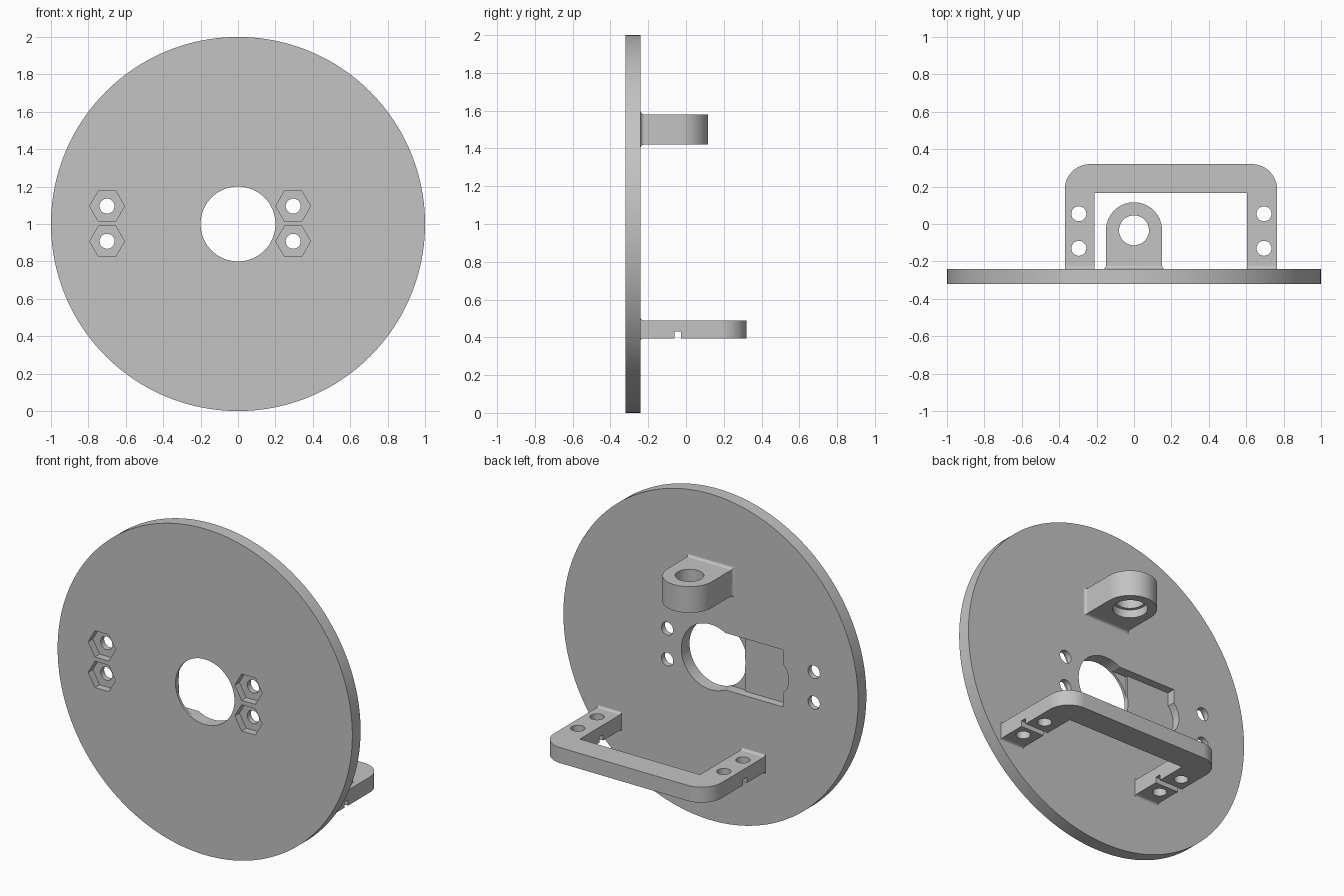
import bpy, bmesh
from math import sin, cos, pi, radians
from mathutils import Vector

if "Cube" in bpy.data.objects:
    bpy.data.objects.remove(bpy.data.objects["Cube"])

grey = bpy.data.materials.new("plain grey")
grey.use_nodes = True
grey.diffuse_color = (0.55, 0.55, 0.55, 1)
grey.node_tree.nodes["Principled BSDF"].inputs["Base Color"].default_value = grey.diffuse_color

BACK, FRONT, MID = -0.24, -0.32, 1.0


def arc(cx, cy, r, start=0, end=360, n=128):
    """Points on an arc; a full turn leaves out the repeated last point."""
    count = n if end - start == 360 else n + 1
    return [(cx + r * cos(radians(start + (end - start) * i / n)),
             cy + r * sin(radians(start + (end - start) * i / n))) for i in range(count)]


def rect(x0, x1, y0, y1):
    return [(x0, y0), (x1, y0), (x1, y1), (x0, y1)]


def loft(name, rings):
    """Closed solid through a list of matching 3D rings."""
    bm = bmesh.new()
    loops = [[bm.verts.new(p) for p in ring] for ring in rings]
    for a, b in zip(loops, loops[1:]):
        for i in range(len(a)):
            j = (i + 1) % len(a)
            bm.faces.new((a[i], a[j], b[j], b[i]))
    bm.faces.new(loops[0])
    bm.faces.new(loops[-1])
    bmesh.ops.recalc_face_normals(bm, faces=bm.faces)
    mesh = bpy.data.meshes.new(name)
    bm.to_mesh(mesh)
    bm.free()
    mesh.materials.append(grey)
    obj = bpy.data.objects.new(name, mesh)
    bpy.context.collection.objects.link(obj)
    return obj


def along_y(name, pts, y0, y1):
    return loft(name, [[(x, y, z) for x, z in pts] for y in (y0, y1)])


def along_z(name, pts, z0, z1):
    return loft(name, [[(x, y, z) for x, y in pts] for z in (z0, z1)])


def cut(obj, cutters):
    """Subtract every cutter, then throw the cutters away."""
    for c in cutters:
        c.hide_render = True
        m = obj.modifiers.new("cut", "BOOLEAN")
        m.operation, m.solver, m.object = "DIFFERENCE", "EXACT", c
        bpy.context.view_layer.objects.active = obj
        bpy.ops.object.modifier_apply(modifier=m.name)
        bpy.data.objects.remove(c)


def smooth(obj):
    bpy.ops.object.select_all(action="DESELECT")
    obj.select_set(True)
    bpy.context.view_layer.objects.active = obj
    bpy.ops.object.shade_smooth_by_angle(angle=radians(30))


def flare(name, x0, x1, z0, z1, dx, dz):
    """Concave fillet around the root of a part on the plate."""
    rings = []
    for i in range(7):
        a = pi / 2 * i / 6
        k, y = 1 - sin(a), BACK + 0.018 * (1 - cos(a))
        rings.append([(x, y, z) for x, z in
                      rect(x0 - dx * k, x1 + dx * k, z0 - dz * k, z1 + dz * k)])
    smooth(loft(name, rings))


# Round plate with centre hole
plate = along_y("round_plate", arc(0, MID, 1, n=160), FRONT, BACK)
cutters = [along_y("centre_hole", arc(0, MID, 0.2), FRONT - 0.1, BACK + 0.1)]

# Bolt holes with hexagonal nut pockets on the front
for x in (-0.7, 0.295):
    for z in (MID - 0.0925, MID + 0.0955):
        cutters.append(along_y("bolt_hole", arc(x, z, 0.04, n=40), FRONT - 0.1, BACK + 0.1))
        cutters.append(along_y("nut_pocket", arc(x, z, 0.093, n=6), FRONT - 0.1, FRONT + 0.045))

# Stepped recess on the back, with a rounded end
cutters.append(along_y("recess", rect(-0.49, -0.05, MID - 0.175, MID + 0.175), BACK - 0.05, BACK + 0.1))
cutters.append(along_y("recess_step", rect(-0.197, -0.05, MID - 0.175, MID + 0.175), BACK - 0.064, BACK + 0.1))
cutters.append(along_y("recess_end", arc(-0.4, MID, 0.128, n=64), BACK - 0.05, BACK + 0.1))
cut(plate, cutters)
smooth(plate)

# Upper lug with counterbored eye
eye_y, root = -0.034, BACK - 0.01
lug = along_z("upper_lug", [(-0.15, root), (0.15, root)] + arc(0, eye_y, 0.15, 0, 180, 48), 1.42, 1.58)
cut(lug, [along_z("eye", arc(0, eye_y, 0.08, n=64), 1.3, 1.7),
          along_z("counterbore", arc(0, eye_y, 0.098, n=64), 1.3, 1.47)])
smooth(lug)
flare("lug_fillet", -0.15, 0.15, 1.42, 1.58, 0.016, 0.016)

# Lower U-shaped bracket
x0, x1, top, r = -0.37, 0.765, 0.32, 0.135
low, high = 0.395, 0.49
outline = ([(x0, root), (x0 + 0.16, root), (x0 + 0.16, 0.165), (x1 - 0.16, 0.165),
            (x1 - 0.16, root), (x1, root)]
           + arc(x1 - r, top - r, r, 0, 90, 20) + arc(x0 + r, top - r, r, 90, 180, 20))
bracket = along_z("lower_bracket", outline, low, high)
cutters = [along_z("groove", rect(-1, 1, -0.062, -0.026), low - 0.1, low + 0.035)]
for x in (-0.295, 0.695):
    for y in (-0.13, 0.055):
        cutters.append(along_z("bracket_hole", arc(x, y, 0.04, n=40), low - 0.1, high + 0.1))
cut(bracket, cutters)
smooth(bracket)
for side, x in (("right", x0), ("left", x1 - 0.16)):
    flare(side + "_bracket_fillet", x, x + 0.16, low, high, 0, 0.012)
